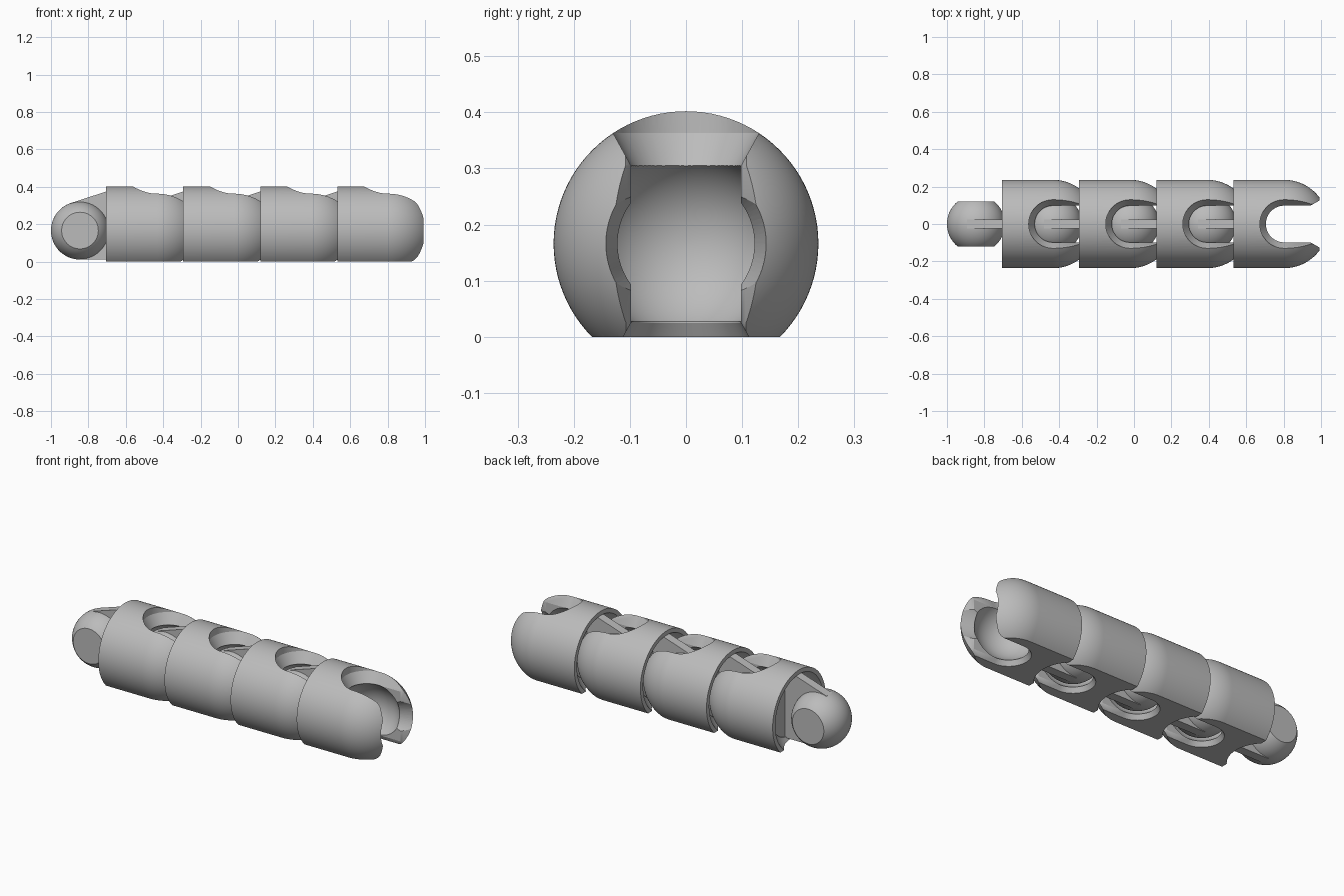
import bpy, bmesh, math
from mathutils import Vector, Matrix

old = bpy.data.objects.get("Cube")
if old:
    bpy.data.objects.remove(old)

PITCH = 0.412      # spacing between joints
AXIS = 0.166       # height of the chain axis
R = 0.236          # shell radius
BALL = 0.155
START = 0.14       # shell rim, measured from its ball centre
BACK = 0.21        # floor of the hollow rim
SCENE = bpy.context.scene.collection

grey = bpy.data.materials.new("plain grey")
grey.use_nodes = True
grey.diffuse_color = (0.5, 0.5, 0.5, 1)
grey.node_tree.nodes["Principled BSDF"].inputs["Base Color"].default_value = grey.diffuse_color


def finish(name, bm):
    bmesh.ops.recalc_face_normals(bm, faces=bm.faces)
    if bm.calc_volume(signed=True) < 0:
        bmesh.ops.reverse_faces(bm, faces=bm.faces)
    mesh = bpy.data.meshes.new(name)
    bm.to_mesh(mesh)
    bm.free()
    mesh.materials.append(grey)
    ob = bpy.data.objects.new(name, mesh)
    SCENE.objects.link(ob)
    return ob


def loft(name, rings):
    """Skin equal-length closed outlines and cap both ends."""
    bm = bmesh.new()
    loops = [[bm.verts.new(p) for p in ring] for ring in rings]
    for a, b in zip(loops, loops[1:]):
        for i in range(len(a)):
            j = (i + 1) % len(a)
            bm.faces.new((a[i], a[j], b[j], b[i]))
    bm.faces.new(loops[0][::-1])
    bm.faces.new(loops[-1])
    bmesh.ops.triangulate(bm, faces=bm.faces)
    return finish(name, bm)


def lathe(name, profile, steps=96):
    """Revolve (x, radius) points around the chain axis, with flat end caps."""
    turns = [math.tau * i / steps for i in range(steps)]
    return loft(name, [[(x, max(r, 0.003) * math.cos(a), max(r, 0.003) * math.sin(a))
                        for a in turns] for x, r in profile])


def arc(cx, r, a0, a1, n=32):
    return [(cx + r * math.cos(a), r * math.sin(a))
            for a in (a0 + (a1 - a0) * i / n for i in range(n + 1))]


def box(name, lo, hi):
    bm = bmesh.new()
    lo, hi = Vector(lo), Vector(hi)
    bmesh.ops.create_cube(bm, size=1, matrix=Matrix.Translation((lo + hi) / 2)
                          @ Matrix.Diagonal((*(hi - lo), 1)))
    return finish(name, bm)


def measure(mesh):
    """Volume and overall extent, used to tell a clean cut from a failed one."""
    bm = bmesh.new()
    bm.from_mesh(mesh)
    volume = bm.calc_volume(signed=True)
    reach = max((abs(c) for v in bm.verts for c in v.co), default=9)
    bm.free()
    return volume, reach


def carve(ob, cutters):
    """Cut away each helper in turn, bake the result and drop the helper."""
    for c in cutters:
        c.hide_render = True
        volume, reach = measure(ob.data)
        for solver in ("MANIFOLD", "EXACT", "FLOAT"):
            mod = ob.modifiers.new(c.name, "BOOLEAN")
            mod.operation, mod.object, mod.solver = "DIFFERENCE", c, solver
            bpy.context.view_layer.update()
            graph = bpy.context.evaluated_depsgraph_get()
            mesh = bpy.data.meshes.new_from_object(ob.evaluated_get(graph))
            ob.modifiers.clear()
            new_volume, new_reach = measure(mesh)
            if 0 < new_volume < volume - 1e-6 and new_reach < reach + 1e-4:
                ob.data = mesh
                break
        bpy.data.objects.remove(c)


def smooth(ob):
    ob.data.shade_smooth()
    ob.data.set_sharp_from_angle(angle=math.radians(28))


# Shell: tube with a domed end around the next joint
shell = lathe("shell_1", [(START, R)] + arc(PITCH, R, math.pi / 2, 0))


# Slot: U shape, flared at the top, bottom and open end
def slot_outline(z, r):
    tip = max(r, 0.13)
    bend = arc(PITCH, r, math.pi / 2, 1.5 * math.pi)
    lead = [(0.14, r), (0.197, tip), (0.35, tip + 0.085)]
    upper = [(PITCH + x, y) for x, y in reversed(lead)]
    lower = [(PITCH + x, -y) for x, y in lead]
    return [(x, y, z - AXIS) for x, y in upper + bend + lower]


slot_cut = loft("slot_cut", [slot_outline(z, r) for z, r in
                             ((-0.03, 0.129), (0.025, 0.098), (0.305, 0.098),
                              (0.363, 0.13), (0.5, 0.13))])
floor_cut = box("floor_cut", (-1, -1, -1), (2, 1, -AXIS))

# Flared mouth and round socket
mouth_cut = lathe("mouth_cut", [(PITCH + 0.08, 0.122), (PITCH + 0.118, 0.122),
                                (PITCH + 0.188, 0.143), (PITCH + 0.3, 0.176)])
socket_cut = lathe("socket_cut", arc(PITCH, 0.17, math.pi, 0, 48))

# Hollow rim that clears the dome of the neighbouring shell
hollow = [p for p in arc(0, 0.254, math.pi, 0, 64) if p[0] < BACK]
hollow_cut = lathe("hollow_cut", hollow + [(BACK, hollow[-1][1])])
carve(shell, [floor_cut, slot_cut, mouth_cut, socket_cut, hollow_cut])

# Ball with flat cheeks
ball = lathe("ball_1", arc(0, BALL, math.pi, 0, 48))
carve(ball, [box("cheek_cut", (-1, s * 0.32 - 0.2, -1), (1, s * 0.32 + 0.2, 1))
             for s in (-1, 1)])

# Thin web joining the ball to the shell, its top edge tangent to the ball
slope = math.radians(18)
end_x = 0.215
tx, tz = -BALL * math.sin(slope), BALL * math.cos(slope)
side = [(tx, tz), (end_x, tz + (end_x - tx) * math.tan(slope)), (end_x, -BALL), (0, -BALL)]
web = loft("web_1", [[(x, y, z) for x, z in side] for y in (-0.025, 0.025)])

# Repeat the link along the chain
for part in (shell, ball, web):
    smooth(part)
    part.location = (-0.845, 0, AXIS)
    for i in range(1, 4):
        link = bpy.data.objects.new(part.name[:-1] + str(i + 1), part.data)
        link.location = (-0.845 + i * PITCH, 0, AXIS)
        SCENE.objects.link(link)
